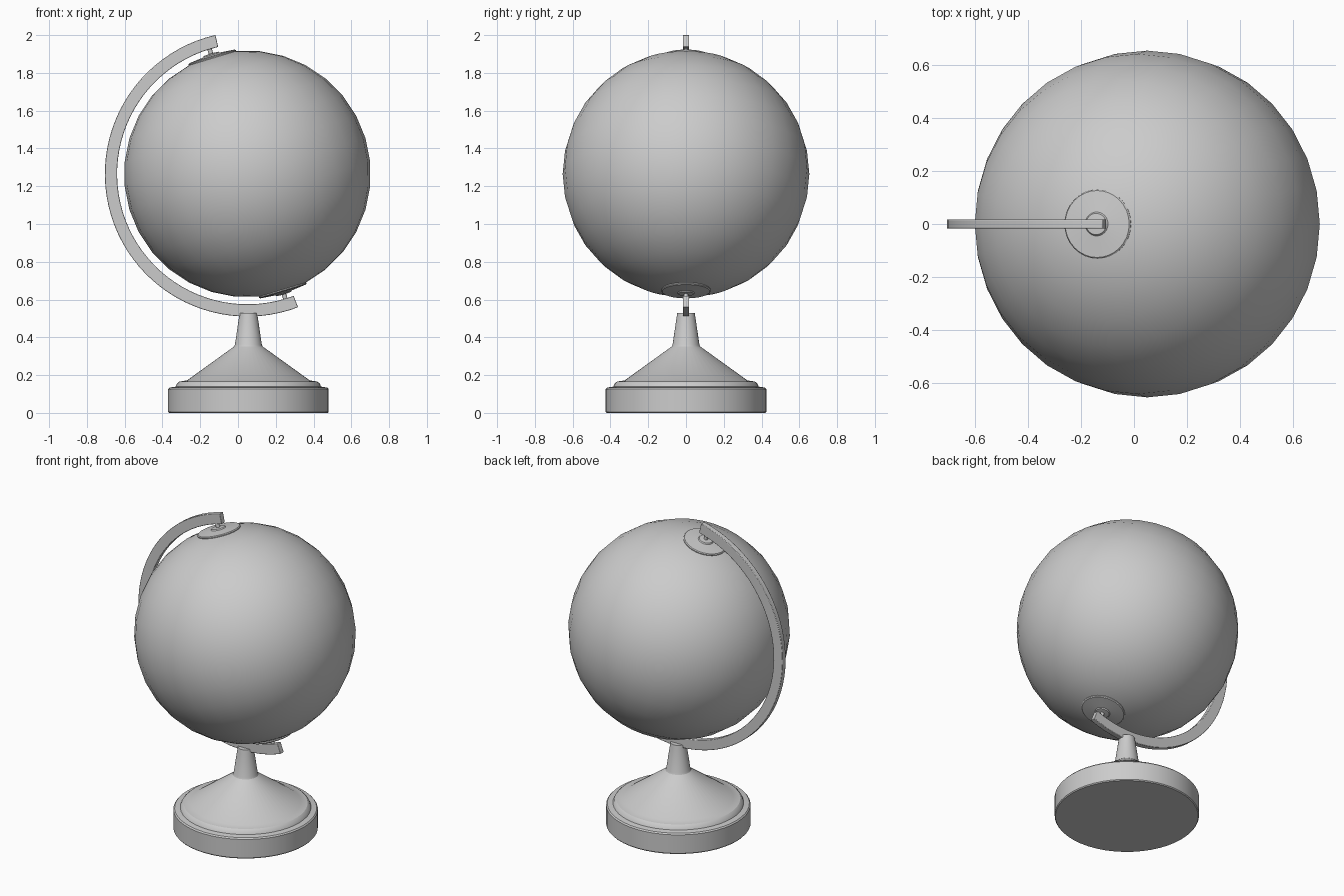
import bpy, bmesh
from math import sin, cos, pi, radians
from mathutils import Matrix

if "Cube" in bpy.data.objects:
    bpy.data.objects.remove(bpy.data.objects["Cube"])

TILT = radians(-16.875)
FRAME = Matrix.Translation((0.05, 0, 1.265)) @ Matrix.Rotation(TILT, 4, 'Y')


def finish(name, bm, matrix, angle=30):
    bmesh.ops.recalc_face_normals(bm, faces=bm.faces)
    mesh = bpy.data.meshes.new(name)
    bm.to_mesh(mesh)
    bm.free()
    ob = bpy.data.objects.new(name, mesh)
    bpy.context.collection.objects.link(ob)
    ob.matrix_world = matrix
    bpy.ops.object.select_all(action='DESELECT')
    ob.select_set(True)
    bpy.context.view_layer.objects.active = ob
    bpy.ops.object.shade_smooth_by_angle(angle=radians(angle))
    return ob


def lathe(name, profile, matrix, sides=32):
    """Spin (radius, height) points around z and cap both ends."""
    bm = bmesh.new()
    rings = [[bm.verts.new((r * cos(2 * pi * i / sides), r * sin(2 * pi * i / sides), z))
              for i in range(sides)] for r, z in profile]
    for a, b in zip(rings, rings[1:]):
        for i in range(sides):
            j = (i + 1) % sides
            bm.faces.new((a[i], a[j], b[j], b[i]))
    bm.faces.new(rings[0])
    bm.faces.new(rings[-1])
    return finish(name, bm, matrix)


# Stepped base with conical pedestal and neck
lathe("base", [(0.42, 0), (0.425, 0.006), (0.425, 0.126), (0.418, 0.134),
               (0.385, 0.139), (0.378, 0.155), (0.365, 0.166), (0.325, 0.172),
               (0.075, 0.352), (0.071, 0.362), (0.05, 0.505), (0.046, 0.53)],
      Matrix.Translation((0.055, 0, 0)), 48)

# Tilted globe ball
bm = bmesh.new()
bmesh.ops.create_uvsphere(bm, u_segments=32, v_segments=16, radius=0.653)
finish("globe_ball", bm, FRAME)

# Pole caps and pivot pins, top and bottom
for label, flip in (("top", 0), ("bottom", pi)):
    m = FRAME @ Matrix.Rotation(flip, 4, 'X')
    lathe(label + "_pole_cap", [(0.128, 0.625), (0.131, 0.645), (0.126, 0.650),
                                (0.045, 0.658), (0.04, 0.664), (0.015, 0.666)], m)
    lathe(label + "_pivot_pin", [(0.012, 0.65), (0.012, 0.70)], m, 16)

# Half-circle arm of rectangular section, running slightly past both poles
bm = bmesh.new()
STEPS, PAST = 48, radians(3.9)
section = [(0.69, -0.017), (0.755, -0.017), (0.755, 0.017), (0.69, 0.017)]
loops = []
for k in range(STEPS + 1):
    t = -PAST + (pi + 2 * PAST) * k / STEPS
    loops.append([bm.verts.new((-r * sin(t), y, r * cos(t))) for r, y in section])
for a, b in zip(loops, loops[1:]):
    for i in range(4):
        j = (i + 1) % 4
        bm.faces.new((a[i], a[j], b[j], b[i]))
bm.faces.new(loops[0])
bm.faces.new(loops[-1])
arm = finish("arm", bm, FRAME)
bevel = arm.modifiers.new("soft_edges", 'BEVEL')
bevel.width = 0.003
bevel.segments = 2
